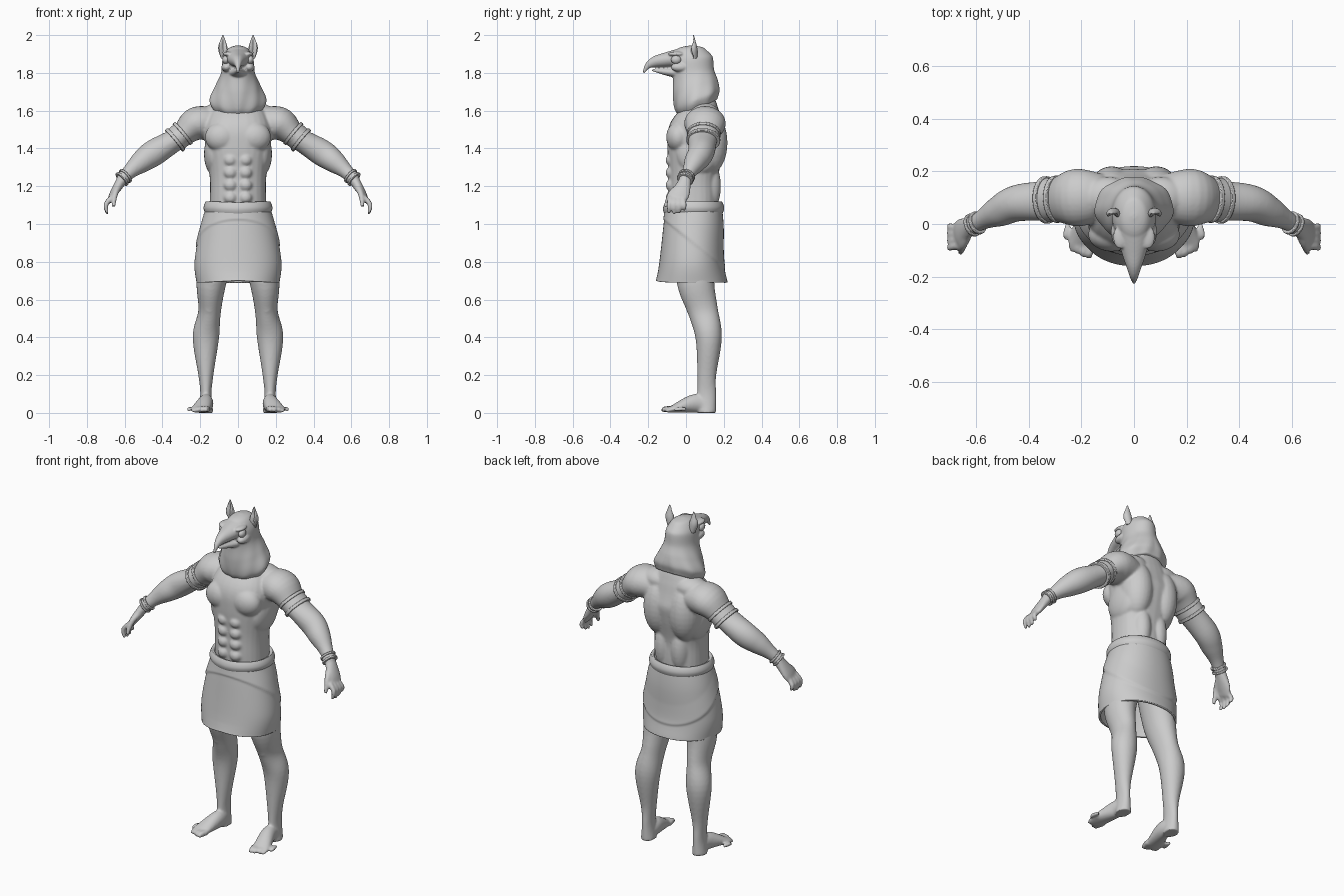
import bpy, bmesh, math
from mathutils import Vector, Matrix

cube = bpy.data.objects.get("Cube")
if cube:
    bpy.data.objects.remove(cube)

GREY = (.6, .6, .6, 1)
stone = bpy.data.materials.new("plain grey")
stone.use_nodes = True
stone.diffuse_color = GREY
stone.node_tree.nodes["Principled BSDF"].inputs["Base Color"].default_value = GREY
ACROSS, DEPTH = Vector((1, 0, 0)), Vector((0, 1, 0))


def clamp(value):
    return min(max(value, 0), 1)


def spline(rows, steps):
    """Smoothly resample rows of numbers (Catmull-Rom)."""
    padded = [rows[0], *rows, rows[-1]]
    result = []
    for before, start, end, after in zip(padded, padded[1:], padded[2:], padded[3:]):
        for step in range(steps):
            t = step / steps
            result.append([q + t * (r - p) / 2 + t * t * (p - 2.5 * q + 2 * r - s / 2)
                           + t ** 3 * (1.5 * (q - r) + (s - p) / 2)
                           for p, q, r, s in zip(before, start, end, after)])
    return result + [list(rows[-1])]


def loft(bm, rows, reference=ACROSS, steps=6, sides=28, power=1, caps=True):
    """Skin ellipses: x, y, z, radius along reference and, if not round, the other radius."""
    rows = [row if len(row) > 4 else (*row, row[-1]) for row in rows]
    rows = spline(rows, steps)
    centres = [Vector(row[:3]) for row in rows]
    last = len(rows) - 1
    rings = []
    for index, (*_, wide, thick) in enumerate(rows):
        tangent = (centres[min(index + 1, last)] - centres[max(index - 1, 0)]).normalized()
        u = (reference - tangent * reference.dot(tangent)).normalized()
        v = tangent.cross(u)
        ring = []
        for side in range(sides):
            angle = math.tau * side / sides
            cosine, sine = (math.copysign(abs(wave(angle)) ** power, wave(angle))
                            for wave in (math.cos, math.sin))
            ring.append(bm.verts.new(centres[index] + u * cosine * wide + v * sine * thick))
        rings.append(ring)
    for low, high in zip(rings, rings[1:]):
        for side in range(sides):
            after = (side + 1) % sides
            bm.faces.new((low[side], low[after], high[after], high[side]))
    if caps:
        bm.faces.new(rings[0])
        bm.faces.new(rings[-1])
    return [vert for ring in rings for vert in ring]


def column(bm, rows, **options):
    """Loft on the centre plane: y, z, radii."""
    return loft(bm, [(0, *row) for row in rows], **options)


def blob(bm, centre, size):
    place = Matrix.Translation(centre) @ Matrix.Diagonal((*size, 1))
    bmesh.ops.create_uvsphere(bm, u_segments=24, v_segments=16, radius=1, matrix=place)


def mirror(bm):
    everything = bm.verts[:] + bm.edges[:] + bm.faces[:]
    copies = bmesh.ops.duplicate(bm, geom=everything)["geom"]
    copied_verts = [item for item in copies if isinstance(item, bmesh.types.BMVert)]
    bmesh.ops.scale(bm, vec=(-1, 1, 1), verts=copied_verts)


def finish(name, bm):
    bmesh.ops.recalc_face_normals(bm, faces=bm.faces)
    mesh = bpy.data.meshes.new(name)
    bm.to_mesh(mesh)
    bm.free()
    mesh.materials.append(stone)
    part = bpy.data.objects.new(name, mesh)
    bpy.context.collection.objects.link(part)
    bpy.ops.object.select_all(action="DESELECT")
    part.select_set(True)
    bpy.context.view_layer.objects.active = part
    bpy.ops.object.shade_smooth_by_angle()
    return part


def fuse(part, voxel, rounds):
    """Melt overlapping volumes into one smooth skin."""
    remesh = part.modifiers.new("Fuse", "REMESH")
    remesh.mode = "VOXEL"
    remesh.voxel_size = voxel
    remesh.use_smooth_shade = True
    smooth = part.modifiers.new("Soften", "SMOOTH")
    smooth.iterations = rounds


def thicken(part, thickness):
    solid = part.modifiers.new("Cloth", "SOLIDIFY")
    solid.thickness = thickness
    solid.offset = -1


# Body, one side first: leg
body = bmesh.new()
loft(body, [(.1, .05, .9, .09, .11), (.14, .05, .7, .08, .1), (.15, .09, .54, .06, .08),
            (.17, .12, .4, .07), (.17, .11, .2, .04, .05), (.17, .11, .1, .03, .05),
            (.17, .11, 0, .04, .05)])
blob(body, (.15, .04, .56), (.04, .04, .05))
# foot and toes
loft(body, [(.17, .12, .03, .03), (.17, .05, .05, .04, .05), (.2, -.07, .02, .05, .02),
            (.2, -.1, .01, .04, .01)])
for toe in range(5):
    spread = toe / 4
    x, y = .17 + .09 * spread, -.13 + .07 * spread ** 2
    radius = .016 - .005 * spread
    loft(body, [(x - .01, y + .06, .02, radius), (x, y + .02, .02, radius), (x, y, .01, radius / 2)])
# arm
loft(body, [(.12, .1, 1.53, .09, .08), (.22, .1, 1.53, .11, .09), (.31, .09, 1.46, .08, .06),
            (.44, .08, 1.38, .07), (.51, .05, 1.33, .06), (.57, .02, 1.28, .04),
            (.62, -.01, 1.23, .03)], reference=DEPTH)
# hand, fingers and thumb
loft(body, [(.61, 0, 1.24, .03), (.66, -.03, 1.16, .05, .02), (.68, -.05, 1.12, .04, .01)], reference=DEPTH)
for finger in range(4):
    y = -.09 + .027 * finger
    tip = 1.05 + .005 * (finger - 1) ** 2
    loft(body, [(.67, .8 * y - .01, 1.14, .014), (.7, y, 1.1, .013), (.69, y, tip, .008)], reference=DEPTH)
loft(body, [(.63, -.03, 1.2, .02), (.65, -.08, 1.16, .016), (.66, -.11, 1.09, .01)], reference=DEPTH)
# chest, back, shoulder, side and loin muscles, then the belly
blob(body, (.085, -.04, 1.46), (.09, .065, .08))
blob(body, (.085, .12, 1.43), (.09, .1, .17))
blob(body, (.1, .1, 1.58), (.1, .08, .06))
blob(body, (.13, .06, 1.37), (.05, .11, .11))
blob(body, (.055, .12, 1.2), (.055, .065, .14))
for level in range(4):
    blob(body, (.04, -.075, 1.14 + .066 * level), (.036, .033, .034))
mirror(body)
# torso and neck
column(body, [(.04, .9, .16, .12), (.04, 1.12, .15, .13), (.04, 1.25, .15, .13), (.05, 1.4, .17, .15),
              (.06, 1.5, .18, .15), (.08, 1.6, .14, .1), (.08, 1.66, .09, .07), (.05, 1.75, .06, .06)],
       power=.85)
for vert in body.verts:
    vert.co.z = max(vert.co.z, 0)
fuse(finish("body", body), .0065, 8)

# Bird head: brow and cheek, then the draped hood
head = bmesh.new()
blob(head, (.052, -.05, 1.9), (.028, .045, .013))
blob(head, (.06, -.03, 1.83), (.028, .05, .025))
mirror(head)
hood = column(head, [(.03, 1.945, .01, .01), (.03, 1.93, .05, .07), (.03, 1.88, .08, .11), (.04, 1.8, .09, .11),
                     (.05, 1.73, .12, .12), (.06, 1.66, .15, .12), (.07, 1.61, .13, .1)], sides=72)
for vert in hood:
    # the collar tilts up at the back and falls in soft folds
    drape = clamp((1.82 - vert.co.z) / .18)
    angle = abs(math.atan2(vert.co.x, vert.co.y - .06))
    ripple = 1 + drape * .02 * math.sin(9 * angle + 18 * vert.co.z)
    vert.co.x *= ripple
    vert.co.y = .06 + (vert.co.y - .06) * ripple
    vert.co.z += drape * .28 * (vert.co.y - .06)
# upper and lower beak
column(head, [(-.03, 1.88, .07, .05), (-.1, 1.87, .05, .04), (-.16, 1.86, .03, .03),
              (-.2, 1.84, .016, .018), (-.226, 1.8, .005, .005)])
column(head, [(-.03, 1.8, .06, .03), (-.1, 1.805, .03, .02), (-.18, 1.815, .006, .006)])
fuse(finish("bird_head", head), .005, 4)

# Eyes
eyes = bmesh.new()
blob(eyes, (.064, -.052, 1.87), (.019, .027, .023))
mirror(eyes)
finish("eyes", eyes)

# Ears, hollowed on the front
ears = bmesh.new()
loft(ears, [(.07, .04, 1.88, .02), (.08, .04, 1.93, .025, .02), (.08, .04, 1.97, .014, .01), (.08, .04, 2, .002)])
for vert in ears.verts:
    if vert.co.y < .038:
        vert.co.y += max(0, .02 - abs(vert.co.x - .08)) * clamp((2 - vert.co.z) / .05)
mirror(ears)
finish("ears", ears)


# Arm and wrist bands with raised rims
def band(name, centre, axis, wide, thick, half, rim):
    bm = bmesh.new()
    centre, axis = Vector(centre), Vector(axis).normalized()
    for offset, reach, grow in ((0, half, 0), (-half, rim, .007), (half, rim, .007)):
        ends = [centre + axis * (offset + shift) for shift in (-reach, reach)]
        loft(bm, [(*end, wide + grow, thick + grow) for end in ends],
             reference=DEPTH, steps=1, sides=40)
    mirror(bm)
    bevel = finish(name, bm).modifiers.new("Soft rims", "BEVEL")
    bevel.width = .003
    bevel.segments = 2


band("arm_bands", (.313, .093, 1.462), (.77, -.05, -.64), .083, .067, .026, .009)
band("wrist_bands", (.605, 0, 1.246), (.68, -.3, -.6), .038, .037, .013, .006)

# Wrapped skirt, open below, with a diagonal overlap and a lifted front hem
skirt = bmesh.new()
column(skirt, [(.04, 1.09, .17, .15), (.04, .98, .2, .16), (.03, .8, .23, .17), (.03, .69, .22, .19)],
       steps=20, sides=96, power=.93, caps=False)
for vert in skirt.verts:
    lap = vert.co.z - .9 + .8 * (vert.co.y - .03)
    grow = 1 + .035 * clamp(lap / .012) * clamp(1 - lap / .12)
    vert.co.x *= grow
    vert.co.y = .03 + (vert.co.y - .03) * grow
    if vert.co.y < 0:
        vert.co.z += .012 * clamp(1 - abs(vert.co.x) / .2) * clamp((.75 - vert.co.z) / .06)
thicken(finish("skirt", skirt), .012)

# Rolled waistband, dipping at the front
waist = bmesh.new()
roll = [(step / 4, .012 * math.sin(math.pi * step / 4)) for step in range(5)]
column(waist, [(.04, 1.05 + .07 * rise, .17 + bulge, .15 + bulge) for rise, bulge in roll],
       sides=64, power=.95, caps=False)
for vert in waist.verts:
    vert.co.z += .05 * min(vert.co.y, 0) * clamp(1 - abs(vert.co.x) / .18)
thicken(finish("waistband", waist), .02)
